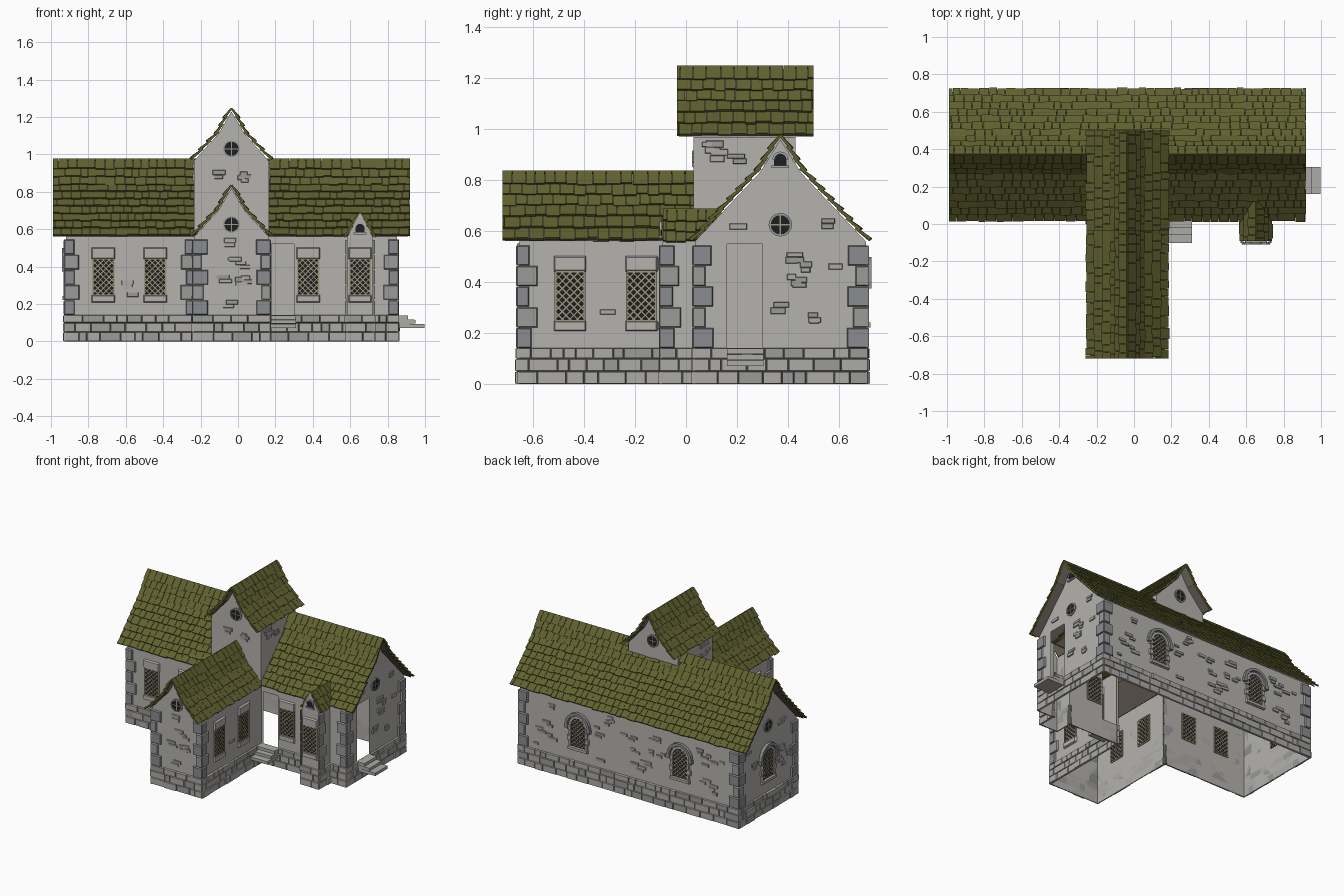
import bpy, bmesh, math, random
from mathutils import Vector

if "Cube" in bpy.data.objects:
    bpy.data.objects.remove(bpy.data.objects["Cube"])
random.seed(7)

COLOURS = {
    "plaster": (0.46, 0.45, 0.43), "light_stone": (0.42, 0.41, 0.39), "mid_stone": (0.33, 0.325, 0.32),
    "blue_grey_stone": (0.26, 0.265, 0.28), "olive_tile": (0.115, 0.118, 0.028),
    "roof_underside": (0.17, 0.145, 0.12), "dark_glass": (0.012, 0.014, 0.016), "lattice_beige": (0.36, 0.31, 0.20)}
MATS = {}
for k, c in COLOURS.items():
    MATS[k] = bpy.data.materials.new(k)
    MATS[k].diffuse_color = (*c, 1)
parts = {}
windows = []

def bm_of(name, colour):
    return parts.setdefault((name, colour), bmesh.new())

# A frame is (axis, c, s): wall running along axis, at offset c, facing s
def P(F, u, v, n):
    a, c, s = F
    return Vector((u, c + s * n, v)) if a == 'x' else Vector((c + s * n, u, v))

def prism(name, colour, F, pts, n0, n1, inset=0.0):
    bm = bm_of(name, colour)
    cu = sum(p[0] for p in pts) / len(pts)
    cv = sum(p[1] for p in pts) / len(pts)
    lo = [bm.verts.new(P(F, u, v, n0)) for u, v in pts]
    hi = [bm.verts.new(P(F, u + math.copysign(inset, cu - u), v + math.copysign(inset, cv - v), n1)) for u, v in pts]
    bm.faces.new(lo[::-1])
    bm.faces.new(hi)
    for i in range(len(pts)):
        j = (i + 1) % len(pts)
        bm.faces.new((lo[i], lo[j], hi[j], hi[i]))

def box(name, colour, F, u0, u1, v0, v1, n0, n1, inset=0.0):
    prism(name, colour, F, [(u0, v0), (u1, v0), (u1, v1), (u0, v1)], n0, n1, inset)

def sheet(name, colour, F, pts):
    bm = bm_of(name, colour)
    f = bm.faces.new([bm.verts.new(P(F, u, v, 0)) for u, v in pts])
    f.normal_update()
    out = P(F, 0, 0, 1) - P(F, 0, 0, 0)
    if f.normal.dot(out) < 0:
        f.normal_flip()

# Wall sheet with optional gable points and door notch
def wall(F, u0, u1, top, bottom=0.0, gable=(), door=None):
    pts = [(u0, bottom)]
    if door:
        d0, d1, dz = door
        pts += [(d0, bottom), (d0, dz), (d1, dz), (d1, bottom)]
        sheet("walls", "plaster", F, [(d0, 0), (d1, 0), (d1, .14), (d0, .14)])
    pts += [(u1, bottom), (u1, top)] + list(gable) + [(u0, top)]
    sheet("walls", "plaster", F, pts)

def gable_pts(c, dk, zk, za):
    return [(c + dk, zk), (c, za), (c - dk, zk)]

# Rough courses of base stones
def base(F, u0, u1):
    for z0, z1 in ((0, .05), (.05, .1), (.1, .142)):
        u = u0 - .01
        while u < u1 + .01:
            w = random.uniform(.04, .12)
            e = u + w if u + w < u1 - .02 else u1 + .01
            box("base_stones", random.choice(("light_stone", "light_stone", "mid_stone")), F, u, e, z0,
                z1, 0, random.uniform(.009, .016), .003)
            u = e

# Alternating corner stones, from edge u in direction d
def quoins(F, u, d, flip=0):
    z = .142
    for i in range(5):
        L = (.07, .045)[(i + flip) % 2] + random.uniform(-.006, .006)
        a, b = sorted((u - d * .01, u + d * L))
        box("corner_stones", ("blue_grey_stone", "mid_stone")[i % 2], F, a, b, z, z + .078, 0, .012, .004)
        z += .081

# Loose stones showing through plaster
def scatter(F, u0, u1, v0, v1, count):
    for _ in range(count):
        u, v = random.uniform(u0, u1), random.uniform(v0, v1)
        if any(G == F and abs(u - a) < ru + .03 and abs(v - b) < rv for G, a, b, ru, rv in windows):
            continue
        for k in range(random.choice((1, 2, 2))):
            w, h = random.uniform(.035, .07), random.uniform(.018, .026)
            x = u + random.uniform(-.02, .02)
            box("wall_stones", random.choice(("light_stone", "mid_stone")), F, x - w / 2, x + w / 2, v, v + h, 0, .007, .002)
            v += h

def bar(F, p, q, w, n0, n1):
    d = (Vector(q) - Vector(p)).normalized() * w / 2
    prism("window_lattice", "lattice_beige", F, [(p[0] - d.y, p[1] + d.x), (q[0] - d.y, q[1] + d.x),
          (q[0] + d.y, q[1] - d.x), (p[0] + d.y, p[1] - d.x)], n0, n1)

def lattice(F, u, v, reach, inside, step=.03):
    for s in (1, -1):
        for k in range(-9, 10):
            hit = [(u + t, v + s * t + k * step) for t in [i * .003 - reach for i in range(int(reach / .0015))]
                   if inside(u + t, v + s * t + k * step)]
            if len(hit) > 2:
                bar(F, hit[0], hit[-1], .005, -.008, .006)

def square_window(F, u, ru=.057, v0=.248, v1=.442):
    windows.append((F, u, .35, ru + .02, .18))
    box("window_glass", "dark_glass", F, u - ru, u + ru, v0, v1, -.005, .003)
    lattice(F, u, (v0 + v1) / 2, ru, lambda a, b: abs(a - u) <= ru and v0 <= b <= v1)
    for s in (-1, 1):
        bar(F, (u + s * ru, v0), (u + s * ru, v1), .007, -.006, .008)
    for v in (v0, v1):
        bar(F, (u - ru, v), (u + ru, v), .007, -.006, .008)
    box("window_surround", "plaster", F, u - ru - .006, u + ru + .006, v1, v1 + .06, 0, .014, .005)
    box("window_surround", "plaster", F, u - ru - .006, u + ru + .006, v0 - .04, v0, 0, .014, .005)

def arc(u, v, r, a0, a1, n):
    return [(u + r * math.cos(a0 + (a1 - a0) * i / n), v + r * math.sin(a0 + (a1 - a0) * i / n)) for i in range(n + 1)]

def arch_window(F, u, v=.40, r=.056, v0=.245):
    windows.append((F, u, .36, .11, .18))
    prism("window_glass", "dark_glass", F, [(u - r, v0), (u + r, v0)] + arc(u, v, r, 0, math.pi, 10), -.005, .003)
    lattice(F, u, .34, r, lambda a, b: abs(a - u) <= r and b >= v0 and (b <= v or math.hypot(a - u, b - v) <= r))
    ring("window_arch", "light_stone", F, u, v, r, r + .018, 0, math.pi, 9, .012)
    ring("window_hood", "blue_grey_stone", F, u, v, .08, .1, 0, math.pi, 9, .022)
    for s in (-1, 1):
        for k in range(4):
            a, b = sorted((u + s * r, u + s * (r + (.02, .032)[k % 2])))
            box("window_arch", "light_stone", F, a, b, v0 + k * .039, v0 + k * .039 + .037, 0, .012, .002)
        a, b = sorted((u + s * .076, u + s * .105))
        box("window_hood", "blue_grey_stone", F, a, b, v - .025, v, 0, .022)
    box("window_arch", "light_stone", F, u - .08, u + .08, v0 - .025, v0, 0, .018, .003)

def ring(name, colour, F, u, v, r0, r1, a0, a1, n, depth):
    i, o = arc(u, v, r0, a0, a1, n), arc(u, v, r1, a0, a1, n)
    for k in range(n):
        prism(name, colour, F, [i[k], o[k], o[k + 1], i[k + 1]], 0, depth)

def round_window(F, u, v, r=.042):
    windows.append((F, u, v, .06, .07))
    prism("round_glass", "dark_glass", F, arc(u, v, r, 0, 2 * math.pi * 15 / 16, 15), -.004, .004)
    ring("round_frame", "mid_stone", F, u, v, r - .004, r + .004, 0, 2 * math.pi, 16, .008)
    bar(F, (u - r, v), (u + r, v), .005, -.006, .006)
    bar(F, (u, v - r), (u, v + r), .005, -.006, .006)

def niche(F, u, v):
    windows.append((F, u, v, .05, .06))
    prism("vent_niche", "dark_glass", F, [(u - .024, v - .022), (u + .024, v - .022)] + arc(u, v, .024, 0, math.pi, 8), 0, .004)
    ring("vent_frame", "light_stone", F, u, v, .024, .032, 0, math.pi, 8, .008)
    box("vent_frame", "light_stone", F, u - .034, u + .034, v - .032, v - .022, 0, .01)

# Tiled roof: cross-section profile of (distance, height), ridge along the other axis
def roof(name, F, c, a0, a1, prof, row=.055, tile=.05):
    for s in (-1, 1):
        for (d0, z0), (d1, z1) in zip(prof, prof[1:]):
            bm = bm_of(name + "_underside", "roof_underside")
            bm.faces.new([bm.verts.new(P(F, c + s * d, z, a)) for d, z, a in
                          ((d0, z0, a0 + .01), (d1, z1, a0 + .01), (d1, z1, a1 - .01), (d0, z0, a1 - .01))])
            t = Vector((d1 - d0, z1 - z0))
            L = t.length
            t /= L
            nrm = Vector((-t.y, t.x))
            rows = max(1, round(L / row))
            for i in range(rows):
                a = a0 - random.uniform(0, tile * .7)
                while a < a1 - .004:
                    b = a + tile * random.uniform(.75, 1.25)
                    p0 = Vector((d0, z0)) + t * (L * i / rows - .01)
                    p1 = Vector((d0, z0)) + t * (L * (i + 1) / rows + random.uniform(.003, .012))
                    k = random.uniform(.008, .012)
                    q = [p0, p1 + nrm * k, p1 + nrm * (k + .013), p0 + nrm * .01]
                    prism(name + "_tiles", "olive_tile", F, [(c + s * p.x, p.y) for p in q], max(a, a0), min(b - .002, a1))
                    a = b

CX, CY = -.035, .37
XL, XR, WL, WR, YF, YB, YW = -.92, .85, -.235, .165, .035, .705, -.655
front, back = ('x', YF, -1), ('x', YB, 1)
left, right = ('y', XL, -1), ('y', XR, 1)
wing_front, wing_l, wing_r = ('x', YW, -1), ('y', WL, -1), ('y', WR, 1)
bay, bay_l, bay_r = ('x', -.095, -1), ('y', .585, -1), ('y', .72, 1)

# Walls
wall(front, XL, WL, .56)
wall(front, WR, .585, .56, door=(.18, .30, .52))
wall(front, .72, XR, .56)
wall(back, XL, XR, .56)
ng = gable_pts(CY, .08, .83, .96)
wall(left, YF, YB, .56, gable=ng)
wall(right, YF, YB, .56, gable=ng, door=(.16, .30, .55))
wall(wing_front, WL, WR, .56, gable=gable_pts(CX, .07, .70, .82))
for F in (wing_l, wing_r):
    wall(F, YW, YF, .56)
wall(bay, .585, .72, .56, gable=[(.6525, .69)])
for F in (bay_l, bay_r):
    wall(F, -.095, YF, .56)

# Crossing tower walls
tower_f, tower_b = ('x', .03, -1), ('x', .43, 1)
for F, z in ((tower_f, .56), (tower_b, .76)):
    wall(F, WL, WR, .965, z, gable_pts(CX, .07, 1.11, 1.23))
    round_window(F, CX, 1.03)
for F in (wing_l, wing_r):
    sheet("tower_walls", "plaster", F, [(.03, .56), (.37, .93), (.43, .80), (.43, .97), (.03, .97)])

# Roofs
roof("nave_roof", ('y', 0, 1), CY, -.99, .92, [(0, .965), (.08, .835), (.335, .562)])
roof("wing_roof", ('x', 0, 1), CX, -.72, .03, [(0, .825), (.07, .70), (.2, .562)])
roof("tower_roof", ('x', 0, 1), CX, -.035, .50, [(0, 1.235), (.07, 1.11), (.2, .972)])
roof("bay_roof", ('x', 0, 1), .6525, -.09, .14, [(0, .675), (.064, .56)], .045, .04)

# Windows
for u in (-.72, -.443, .375):
    square_window(front, u)
square_window(bay, .6525, .055)
for F in (wing_l, wing_r):
    for u in (-.455, -.175):
        square_window(F, u)
for u in (-.45, .375):
    arch_window(back, u)
arch_window(left, CY)
round_window(left, CY, .625)
round_window(right, CY, .625)
round_window(wing_front, CX, .625)
niche(right, CY, .88)
niche(bay, .6525, .605)

# Base and corner stones
for F, a, b in ((front, XL, WL), (front, WR, .585), (front, .72, XR), (back, XL, XR), (left, YF, YB), (right, YF, YB),
                (wing_front, WL, WR), (wing_l, YW, YF), (wing_r, YW, YF), (bay, .585, .72),
                (bay_l, -.095, YF), (bay_r, -.095, YF)):
    base(F, a, b)
for F, a, b in ((back, XL, XR), (left, YF, YB), (right, YF, YB), (wing_front, WL, WR)):
    quoins(F, a, 1)
    quoins(F, b, -1)
for F, u, d in ((front, XL, 1), (front, XR, -1), (front, WL, -1), (wing_l, YW, 1), (wing_r, YW, 1),
                (bay_l, -.095, 1), (bay_r, -.095, 1)):
    quoins(F, u, d, 1)

# Loose wall stones, kept clear of doors
windows += [(right, .23, .35, .09, .22), (front, .24, .35, .08, .22), (front, .65, .35, .07, .3)]
for F, a, b, v0, v1, n in ((front, -.82, -.33, .17, .5, 14), (back, -.82, .75, .17, .5, 46), (left, .13, .6, .17, .62, 16),
                           (right, .13, .6, .17, .62, 16), (wing_front, -.14, .07, .17, .55, 8),
                           (wing_l, -.55, -.03, .17, .5, 14), (wing_r, -.55, -.03, .17, .5, 14),
                           (tower_f, -.1, .03, .84, .9, 3), (wing_l, .08, .2, .84, .93, 4), (wing_r, .08, .2, .84, .93, 4)):
    scatter(F, a, b, v0, v1, n)

# Door steps
for i, reach in enumerate((.06, .1, .148)):
    z = .14 - i * .023
    box("side_door_steps", "light_stone", right, .16, .305, z - .023, z, 0, reach, .001)
    box("front_door_steps", "light_stone", front, .175, .31, z - .023, z, 0, reach * .93, .001)

# Turn every collected part into an object
for (name, colour), bm in parts.items():
    if name not in ("walls", "tower_walls"):
        bmesh.ops.recalc_face_normals(bm, faces=bm.faces)
    me = bpy.data.meshes.new(name)
    bm.to_mesh(me)
    bm.free()
    me.materials.append(MATS[colour])
    bpy.context.collection.objects.link(bpy.data.objects.new(name, me))

for m in bpy.data.materials:
    if m.users and not m.is_grease_pencil:
        m.use_nodes = True
        m.node_tree.nodes["Principled BSDF"].inputs["Base Color"].default_value = m.diffuse_color
